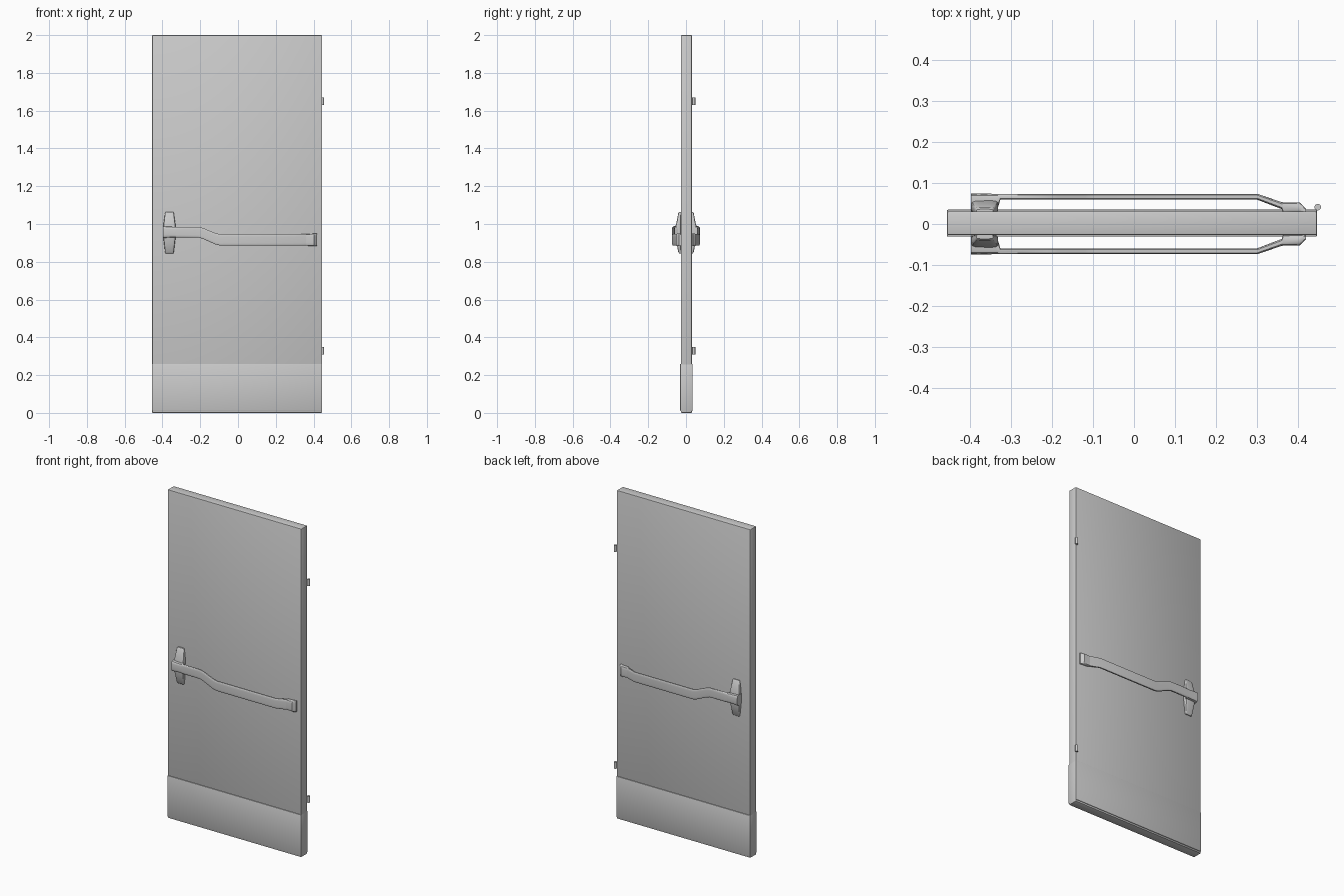
import bpy, bmesh, math

if "Cube" in bpy.data.objects:
    bpy.data.objects.remove(bpy.data.objects["Cube"])

DOOR_Y = 0.002   # leaf sits a touch behind the handle centre line


def smooth(ob, angle=35):
    bpy.ops.object.select_all(action='DESELECT')
    ob.select_set(True)
    bpy.context.view_layer.objects.active = ob
    bpy.ops.object.shade_smooth_by_angle(angle=math.radians(angle))


def make_object(name, bm):
    bmesh.ops.recalc_face_normals(bm, faces=bm.faces)
    me = bpy.data.meshes.new(name)
    bm.to_mesh(me)
    bm.free()
    ob = bpy.data.objects.new(name, me)
    bpy.context.collection.objects.link(ob)
    return ob


def box(name, lo, hi, bevel):
    bm = bmesh.new()
    bmesh.ops.create_cube(bm, size=1)
    for v in bm.verts:
        v.co = [a + (c + 0.5) * (b - a) for a, b, c in zip(lo, hi, v.co)]
    bmesh.ops.bevel(bm, geom=bm.edges[:], offset=bevel, segments=2,
                    profile=0.5, affect='EDGES')
    ob = make_object(name, bm)
    smooth(ob)
    return ob


def rounded_ring(hu, hv, n=16, power=0.4):
    # soft-cornered rectangular section
    pts = []
    for i in range(n):
        a = 2 * math.pi * (i + 0.5) / n
        c, s = math.cos(a), math.sin(a)
        pts.append((math.copysign(abs(c) ** power, c) * hu,
                    math.copysign(abs(s) ** power, s) * hv))
    return pts


def loft(name, rings):
    bm = bmesh.new()
    loops = [[bm.verts.new(p) for p in r] for r in rings]
    for a, b in zip(loops, loops[1:]):
        for i in range(len(a)):
            j = (i + 1) % len(a)
            bm.faces.new((a[i], a[j], b[j], b[i]))
    bm.faces.new(loops[0])
    bm.faces.new(loops[-1])
    ob = make_object(name, bm)
    smooth(ob)
    return ob


# door leaf and kick plate wrapped round its foot
box("door_leaf", (-0.455, DOOR_Y - 0.029, 0), (0.445, DOOR_Y + 0.029, 2), 0.004)
box("kick_plate", (-0.4552, DOOR_Y - 0.033, 0.01), (0.4452, DOOR_Y + 0.033, 0.26), 0.003)

# hinge knuckles
for label, z in (("lower", 0.33), ("upper", 1.65)):
    bm = bmesh.new()
    bmesh.ops.create_cone(bm, cap_ends=True, segments=16, radius1=0.008,
                          radius2=0.008, depth=0.04)
    bmesh.ops.translate(bm, verts=bm.verts, vec=(0.447, 0.041, z))
    smooth(make_object("hinge_" + label, bm))

# push bar stations: x, z centre, half height, inner y, outer y
BAR = [(-0.397, 0.957, 0.032, 0.028, 0.074), (-0.378, 0.957, 0.030, 0.028, 0.0745),
       (-0.335, 0.957, 0.028, 0.028, 0.0735), (-0.325, 0.957, 0.028, 0.059, 0.0735),
       (-0.21, 0.957, 0.028, 0.059, 0.0735), (-0.185, 0.950, 0.029, 0.059, 0.0735),
       (-0.12, 0.922, 0.030, 0.059, 0.0735), (-0.095, 0.916, 0.030, 0.059, 0.0735),
       (0.30, 0.916, 0.030, 0.059, 0.0735), (0.36, 0.916, 0.031, 0.036, 0.053),
       (0.362, 0.916, 0.031, 0.027, 0.053), (0.402, 0.916, 0.033, 0.027, 0.053),
       (0.418, 0.916, 0.034, 0.027, 0.038)]
# upright bracket stations: z, half width, outer y
BRACKET = [(0.845, 0.021, 0.036), (0.851, 0.023, 0.041), (0.90, 0.029, 0.050),
           (0.93, 0.033, 0.057), (0.985, 0.033, 0.057), (1.01, 0.030, 0.050),
           (1.058, 0.023, 0.041), (1.064, 0.020, 0.036)]

for side, s in (("front", -1), ("back", 1)):
    bar = [[(x, s * ((yi + yo) / 2 + u), zc + v)
            for u, v in rounded_ring((yo - yi) / 2, hz)]
           for x, zc, hz, yi, yo in BAR]
    loft("push_bar_" + side, bar)
    bracket = [[(-0.363 + u, s * ((0.026 + yo) / 2 + v), z)
                for u, v in rounded_ring(hw, (yo - 0.026) / 2)]
               for z, hw, yo in BRACKET]
    loft("bar_bracket_" + side, bracket)
